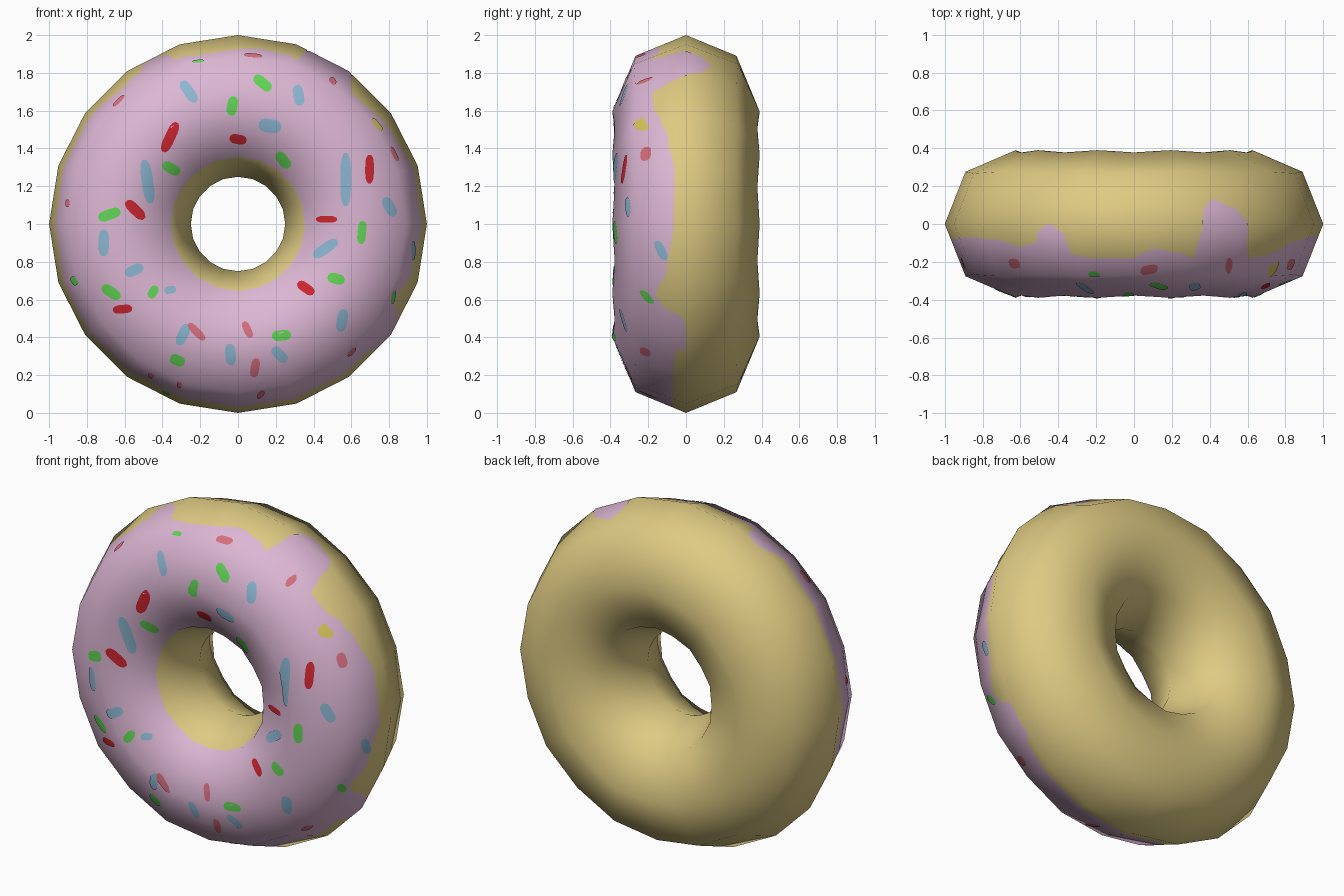
import bpy, bmesh, math
from mathutils import Vector
from mathutils.bvhtree import BVHTree

if "Cube" in bpy.data.objects:
    bpy.data.objects.remove(bpy.data.objects["Cube"])

SEG, FINE = 20, 20            # ring segments, fine columns per segment
R, r = 0.625, 0.375
CENTRE = Vector((0, 0, 1))


def material(name, rgb):
    m = bpy.data.materials.new(name)
    m.diffuse_color = (*rgb, 1)
    m.use_nodes = True
    m.node_tree.nodes["Principled BSDF"].inputs["Base Color"].default_value = m.diffuse_color
    return m


dough = material("dough", (0.73, 0.59, 0.225))
icing = material("pink_icing", (0.72, 0.47, 0.66))
blue = material("blue", (0.26, 0.47, 0.64))
green = material("green", (0.12, 0.66, 0.09))
red = material("red", (0.62, 0.02, 0.03))
rose = material("rose", (0.68, 0.16, 0.21))
yellow = material("yellow", (0.68, 0.57, 0.10))


def corner(i, j):
    """Corner of the low-poly ring: i clockwise from the top, j around the tube."""
    a, phi = 2 * math.pi * i / SEG, math.pi / 4 * j
    d = R + r * math.cos(phi)
    depth = 0.39 if i % 2 else 0.378
    return Vector((d * math.sin(a), -depth * math.sin(phi), 1 + d * math.cos(a)))


def surface(k, t):
    """Point on the faceted ring (t: 0 outer, 2 front, 4 inner)."""
    i, j = math.floor(k), math.floor(t)
    f, g = k - i, t - j
    lo = corner(i, j).lerp(corner(i + 1, j), f)
    hi = corner(i, j + 1).lerp(corner(i + 1, j + 1), f)
    return lo.lerp(hi, g)


def tube_normal(p):
    """Smooth ring normal."""
    flat = Vector((p.x, 0, p.z - 1)).normalized() * R
    return (p - CENTRE - flat).normalized()


def smooth(me):
    for p in me.polygons:
        p.use_smooth = True
    me.normals_split_custom_set_from_vertices([tube_normal(v.co) for v in me.vertices])


# Outer edge of the icing: (clock angle in degrees, y)
EDGE = [(-180, -.07), (-150, -.08), (-120, -.06), (-90, -.08), (-65, -.07), (-50, -.08),
        (-39, -.12), (-33, -.10), (-31, -.03), (-27, 0), (-23, -.04), (-20.5, -.16),
        (-12, -.18), (0, -.18), (3, -.15), (7, -.13), (15, -.15), (20, -.18),
        (21.5, -.02), (22.5, .08), (26, .13), (33, .09), (37, .02), (39, -.11),
        (41, -.18), (48, -.17), (55, -.13), (61, -.095), (75, -.06), (90, -.065),
        (104, -.1), (114, -.16), (117, -.13), (121, -.01), (125, .0), (132, .0),
        (134, -.06), (146, -.07), (160, -.07), (180, -.07)]


def outer_edge(k):
    a = (k * 360 / SEG + 180) % 360 - 180
    for (a0, y0), (a1, y1) in zip(EDGE, EDGE[1:]):
        if a0 <= a <= a1:
            f = (a - a0) / (a1 - a0)
            f = f * f * (3 - 2 * f)
            return -(y0 + (y1 - y0) * f) / 0.27
    return 0.26


INNER = 3.05                  # inner edge of the icing
bm = bmesh.new()


def band(rows, lo, hi, mat):
    """Strip of the ring between two edges; rows outside are clamped to them."""
    cols = []
    n = SEG * FINE
    for c in range(n):
        k = c / FINE
        cols.append([bm.verts.new(surface(k, min(max(t, lo(k)), hi(k)))) for t in rows])
    for c in range(n):
        p, q = cols[c], cols[(c + 1) % n]
        for s in range(len(rows) - 1):
            bm.faces.new((p[s], q[s], q[s + 1], p[s + 1])).material_index = mat


# Ring body: dough and icing share one surface
band([x / 2 for x in range(-10, 3)], lambda k: INNER - 8, outer_edge, 0)
band([x / 2 for x in range(-2, 8)], outer_edge, lambda k: INNER, 1)
bmesh.ops.remove_doubles(bm, verts=bm.verts, dist=1e-5)
bmesh.ops.recalc_face_normals(bm, faces=bm.faces)
tree = BVHTree.FromBMesh(bm)
me = bpy.data.meshes.new("ring_body")
bm.to_mesh(me)
bm.free()
me.materials.append(dough)
me.materials.append(icing)
smooth(me)
bpy.context.collection.objects.link(bpy.data.objects.new("ring_body", me))


def sprinkles(name, mat, items):
    """Thin capsules laid on the surface: (x, z, degrees, length[, width])."""
    sb = bmesh.new()
    n = 12
    for x, z, deg, length, *w in items:
        width = w[0] if w else 0.055
        ca, sa = math.cos(math.radians(deg)), math.sin(math.radians(deg))
        rows = []
        for i in range(n + 1):
            u = 2 * i / n - 1
            half = width / 2 * max(0.35, math.sqrt(1 - abs(u) ** 4))
            row = []
            for v in (-half, 0, half):
                l = u * length / 2
                hit = tree.ray_cast(Vector((x + l * ca - v * sa, -2, z + l * sa + v * ca)),
                                    Vector((0, 1, 0)))[0]
                row.append(sb.verts.new(hit + tube_normal(hit) * 0.004) if hit else None)
            rows.append(row)
        for p, q in zip(rows, rows[1:]):
            for s in (0, 1):
                quad = (p[s], q[s], q[s + 1], p[s + 1])
                if all(quad):
                    f = sb.faces.new(quad)
                    f.normal_update()
                    if f.normal.y > 0:
                        f.normal_flip()
    sm = bpy.data.meshes.new(name)
    sb.to_mesh(sm)
    sb.free()
    sm.materials.append(mat)
    smooth(sm)
    bpy.context.collection.objects.link(bpy.data.objects.new(name, sm))


sprinkles("blue_sprinkles", blue, [
    (-.26, 1.70, -55, .13), (.32, 1.68, 100, .11), (.17, 1.52, -10, .12, .07),
    (.57, 1.235, 90, .28), (-.48, 1.225, 98, .23, .06), (-.71, .90, 90, .14),
    (-.55, .755, 25, .10), (-.36, .65, 10, .06, .04), (.465, .87, 35, .15),
    (.80, 1.09, -60, .11), (.55, .49, 80, .12), (.22, .31, -45, .10),
    (-.04, .31, 95, .11), (-.29, .415, 65, .12), (.925, .86, 90, .10, .02)])
sprinkles("green_sprinkles", green, [
    (.13, 1.745, -40, .11), (-.03, 1.625, 80, .10), (-.355, 1.295, -30, .10),
    (.24, 1.34, -50, .10), (-.68, 1.05, 20, .12), (.655, .955, 85, .12, .045),
    (-.67, .64, -35, .11), (-.45, .64, 60, .07, .045), (.52, .71, -15, .09),
    (.23, .41, 5, .10), (-.32, .28, -25, .08), (-.865, .70, -60, .05, .03),
    (-.21, 1.86, 5, .06, .014), (-.38, .11, -20, .04, .015), (.82, .615, 80, .07, .02)])
sprinkles("red_sprinkles", red, [
    (-.36, 1.46, 65, .17), (0, 1.45, -10, .09, .05), (-.545, 1.075, -45, .13),
    (.47, 1.025, 0, .11, .035), (.695, 1.29, 90, .15, .045), (.36, .66, -35, .10, .05),
    (-.61, .55, 5, .10, .045)])
sprinkles("rose_sprinkles", rose, [
    (-.22, .43, -45, .12, .04), (.05, .44, -65, .09, .04), (.09, .24, 80, .10, .045),
    (.08, 1.89, -5, .09, .02), (-.63, 1.65, 45, .08, .02), (.50, 1.755, -50, .04, .03),
    (.825, 1.37, -65, .08, .022), (-.90, 1.11, 90, .04, .02), (.12, .10, 45, .05, .025),
    (-.31, .15, 90, .03, .025), (-.46, .20, -30, .03, .025), (.60, .325, 45, .06, .022)])
sprinkles("yellow_sprinkle", yellow, [(.735, 1.525, -50, .08, .025)])
